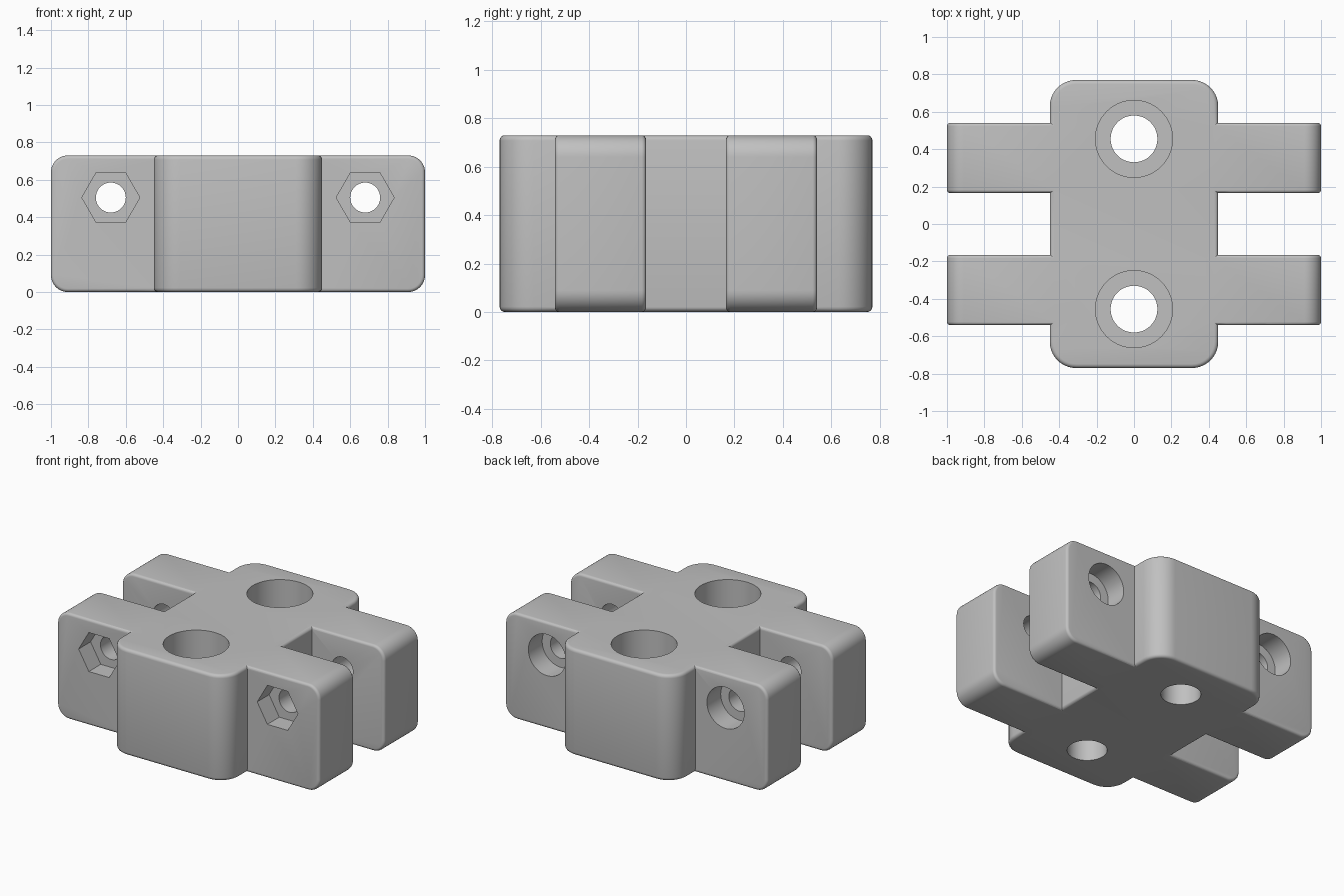
import bpy, bmesh
from math import cos, sin, pi
from mathutils import Vector

cube = bpy.data.objects.get("Cube")
if cube:
    bpy.data.objects.remove(cube, do_unlink=True)

HEIGHT = 0.73

grey = bpy.data.materials.new("plain grey")
grey.use_nodes = True
colour = (0.53, 0.53, 0.53, 1)
grey.diffuse_color = colour
grey.node_tree.nodes["Principled BSDF"].inputs["Base Color"].default_value = colour


def make_object(name, bm):
    bmesh.ops.recalc_face_normals(bm, faces=bm.faces[:])
    mesh = bpy.data.meshes.new(name)
    bm.to_mesh(mesh)
    bm.free()
    mesh.materials.append(grey)
    obj = bpy.data.objects.new(name, mesh)
    bpy.context.collection.objects.link(obj)
    return obj


def rounded_block(name, centre, size, axis, radius, rim):
    """Box with large rounds along one axis and a fine round on both end rims."""
    bm = bmesh.new()
    bmesh.ops.create_cube(bm, size=1)
    bmesh.ops.scale(bm, vec=Vector(size), verts=bm.verts)
    half = size[axis] / 2
    along = [e for e in bm.edges
             if abs(e.verts[0].co[axis] - e.verts[1].co[axis]) > half]
    bmesh.ops.bevel(bm, geom=along, offset=radius, segments=10,
                    profile=0.5, affect='EDGES')
    rims = [e for e in bm.edges
            if abs(e.verts[0].co[axis] + e.verts[1].co[axis]) > 2 * half - 1e-4]
    bmesh.ops.bevel(bm, geom=rims, offset=rim, segments=4,
                    profile=0.5, affect='EDGES')
    bmesh.ops.translate(bm, vec=Vector(centre), verts=bm.verts)
    return make_object(name, bm)


def prism(name, start, direction, radius, sides):
    """Straight cutter with a regular outline, along y or z."""
    bm = bmesh.new()
    across = Vector((1, 0, 0))
    up = Vector(direction).normalized().cross(across)
    ring = [bm.verts.new(Vector(start) + radius * (
        across * cos(2 * pi * i / sides) + up * sin(2 * pi * i / sides)))
        for i in range(sides)]
    face = bm.faces.new(ring)
    extruded = bmesh.ops.extrude_face_region(bm, geom=[face], use_keep_orig=True)
    moved = [v for v in extruded["geom"] if isinstance(v, bmesh.types.BMVert)]
    bmesh.ops.translate(bm, vec=Vector(direction), verts=moved)
    obj = make_object(name, bm)
    obj.hide_render = True
    return obj


def combine(target, tool, operation):
    mod = target.modifiers.new(tool.name, 'BOOLEAN')
    mod.operation = operation
    mod.solver = 'EXACT'
    mod.object = tool
    bpy.context.view_layer.objects.active = target
    bpy.ops.object.modifier_apply(modifier=mod.name)
    bpy.data.objects.remove(tool, do_unlink=True)


# Central block, crossed by two full-width bars that form the four arms
bracket = rounded_block("clamp_bracket", (0, 0, HEIGHT / 2),
                        (0.9, 1.54, HEIGHT), 2, 0.14, 0.022)
for side, label in ((-1, "front"), (1, "back")):
    bar = rounded_block(label + "_arms", (0, side * 0.353, HEIGHT / 2),
                        (2, 0.376, HEIGHT), 1, 0.09, 0.018)
    combine(bracket, bar, 'UNION')

# Vertical bolt holes with deep counterbores in the top
for y in (-0.455, 0.455):
    hole = prism("bolt_hole", (0, y, -0.2), (0, 0, 1.2), 0.125, 48)
    combine(bracket, hole, 'DIFFERENCE')
    bore = prism("bolt_counterbore", (0, y, HEIGHT - 0.3), (0, 0, 0.5), 0.206, 64)
    combine(bracket, bore, 'DIFFERENCE')

# Cross screws: nut pockets at the front, round head recesses at the back
for x in (-0.68, 0.68):
    hole = prism("screw_hole", (x, -1, 0.505), (0, 2, 0), 0.08, 40)
    combine(bracket, hole, 'DIFFERENCE')
    nut = prism("nut_pocket", (x, -0.411, 0.505), (0, -0.4, 0), 0.155, 6)
    combine(bracket, nut, 'DIFFERENCE')
    head = prism("screw_head_recess", (x, 0.391, 0.505), (0, 0.4, 0), 0.142, 48)
    combine(bracket, head, 'DIFFERENCE')

bpy.ops.object.select_all(action='DESELECT')
bracket.select_set(True)
bpy.context.view_layer.objects.active = bracket
bpy.ops.object.shade_smooth_by_angle(angle=pi / 6)
